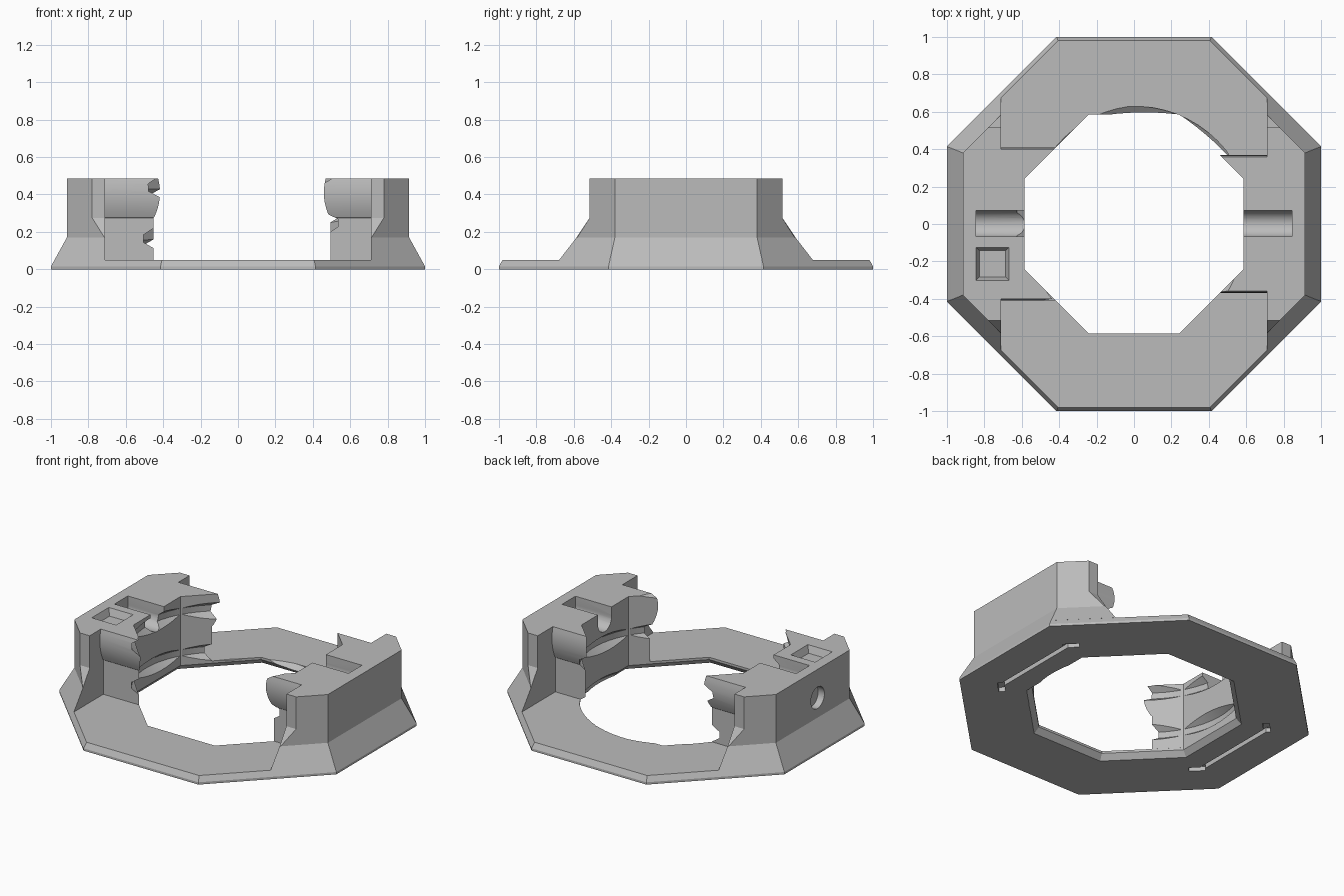
import bpy, bmesh, math
from mathutils import Matrix, Vector

cube = bpy.data.objects.get("Cube")
if cube:
    bpy.data.objects.remove(cube, do_unlink=True)

grey = bpy.data.materials.new("plain grey")
grey.use_nodes = True
GREY = (0.5, 0.5, 0.5, 1)
grey.diffuse_color = GREY
grey.node_tree.nodes["Principled BSDF"].inputs["Base Color"].default_value = GREY


def make(name, bm):
    bmesh.ops.recalc_face_normals(bm, faces=bm.faces)
    mesh = bpy.data.meshes.new(name)
    bm.to_mesh(mesh)
    bm.free()
    mesh.materials.append(grey)
    obj = bpy.data.objects.new(name, mesh)
    bpy.context.collection.objects.link(obj)
    return obj


def loft(name, rings, closed=False):
    """Skin a list of equal rings, capped at both ends or joined in a loop."""
    bm = bmesh.new()
    loops = [[bm.verts.new(p) for p in ring] for ring in rings]
    n = len(loops[0])
    pairs = list(zip(loops, loops[1:])) + ([(loops[-1], loops[0])] if closed else [])
    for a, b in pairs:
        for i in range(n):
            j = (i + 1) % n
            bm.faces.new((a[i], a[j], b[j], b[i]))
    if not closed:
        bm.faces.new(loops[0])
        bm.faces.new(loops[-1])
    return make(name, bm)


def octagon(apothem, z):
    r = apothem / math.cos(math.pi / 8)
    return [(r * math.cos((i + 0.5) * math.pi / 4),
             r * math.sin((i + 0.5) * math.pi / 4), z) for i in range(8)]


def box(name, size, at, turn=0):
    bm = bmesh.new()
    place = Matrix.Translation(at) @ Matrix.Rotation(turn, 4, "Z")
    bmesh.ops.create_cube(bm, size=1, matrix=place @ Matrix.Diagonal((*size, 1)))
    return make(name, bm)


def rod(name, radius, depth, at):
    """Cylinder lying along x."""
    bm = bmesh.new()
    bmesh.ops.create_cone(bm, cap_ends=True, segments=32, radius1=radius, radius2=radius,
                          depth=depth, matrix=Matrix.Translation(at)
                          @ Matrix.Rotation(math.pi / 2, 4, "Y"))
    return make(name, bm)


def cut(target, cutter, keep=False):
    mod = target.modifiers.new("cut", "BOOLEAN")
    mod.operation = "DIFFERENCE"
    mod.solver = "EXACT"
    mod.object = cutter
    bpy.context.view_layer.update()
    bpy.context.view_layer.objects.active = target
    bpy.ops.object.modifier_apply(modifier=mod.name)
    cutter.hide_render = True
    if not keep:
        bpy.data.objects.remove(cutter, do_unlink=True)


def thread_cutter():
    """Single helical ridge that carves the thread into the inner faces."""
    section = [(0.5, -0.12), (0.63, -0.02), (0.63, 0.02), (0.5, 0.12)]
    rings = []
    for deg in range(-225, 766, 6):
        a = math.radians(deg)
        z = 0.17 + 0.27 * (deg - 225) / 360
        rings.append([(r * math.cos(a), r * math.sin(a), z + h) for r, h in section])
    return loft("thread_cutter", rings)


def wall(name, side, tongue):
    """Flared side wall with a rounded tongue reaching in to the opening."""
    low = tongue - 0.035
    levels = [(0.05, 0.981, 0.407, 0.714, 0.674, 0.678, low),
              (0.17, 0.915, 0.38, 0.714, 0.581, 0.585, low)]
    upper = [(0.275, low)]
    for i in range(9):
        z = 0.28 + 0.205 * i / 8
        upper.append((z, tongue - 0.03 * ((z - 0.41) / 0.13) ** 2))
    levels += [(z, 0.915, 0.38, 0.78, 0.515, 0.515, t) for z, t in upper]
    rings = []
    for z, x1, y1, x2, y2, y3, t in levels:
        half = [(x1, y1), (x2, y2), (0.71, y3), (0.71, t), (0.827 - t, t), (0.585, 0.242)]
        full = half + [(x, -y) for x, y in reversed(half)]
        rings.append([(side * x, y, z) for x, y in full])
    return loft(name, rings)


# Octagonal base ring, chamfered outside on top and inside underneath
base = loft("base_ring", [octagon(1, 0), octagon(1, 0.015), octagon(0.981, 0.05),
                          octagon(0.585, 0.05), octagon(0.585, 0.035), octagon(0.615, 0)],
            closed=True)

# Walls
left_wall = wall("left_wall", 1, 0.368)
right_wall = wall("right_wall", -1, 0.41)

# Thread through every part
thread = thread_cutter()
for part in (base, left_wall, right_wall):
    cut(part, thread, keep=True)
bpy.data.objects.remove(thread, do_unlink=True)

# Round-bottomed pin slots in the wall tops
for part, side in ((left_wall, 1), (right_wall, -1)):
    cut(part, rod("slot_round", 0.07, 0.345, (side * 0.6725, 0.002, 0.42)))
    cut(part, box("slot_top", (0.345, 0.138, 0.2), (side * 0.6725, 0.002, 0.52)))

# Tapered square recess and round blind hole in the right wall
recess = []
for half, z in ((0.07, 0.44), (0.09, 0.49)):
    recess.append([(-0.757 + half * sx, -0.213 + half * sy, z)
                   for sx, sy in ((-1, -1), (1, -1), (1, 1), (-1, 1))])
cut(right_wall, loft("square_recess", recess))
cut(right_wall, rod("blind_hole", 0.07, 0.1, (-0.92, -0.05, 0.3)))

# Thin grooves under the base, with angled ends
for side in (1, -1):
    cut(base, box("groove", (0.03, 0.6, 0.06), (side * 0.77, 0, 0)))
    for end in (1, -1):
        cut(base, box("groove_end", (0.04, 0.1, 0.056), (side * 0.755, end * 0.32, 0),
                      side * end * math.pi / 4))

for part in (base, left_wall, right_wall):
    bpy.ops.object.select_all(action="DESELECT")
    part.select_set(True)
    bpy.context.view_layer.objects.active = part
    bpy.ops.object.shade_smooth_by_angle(angle=math.radians(20))
